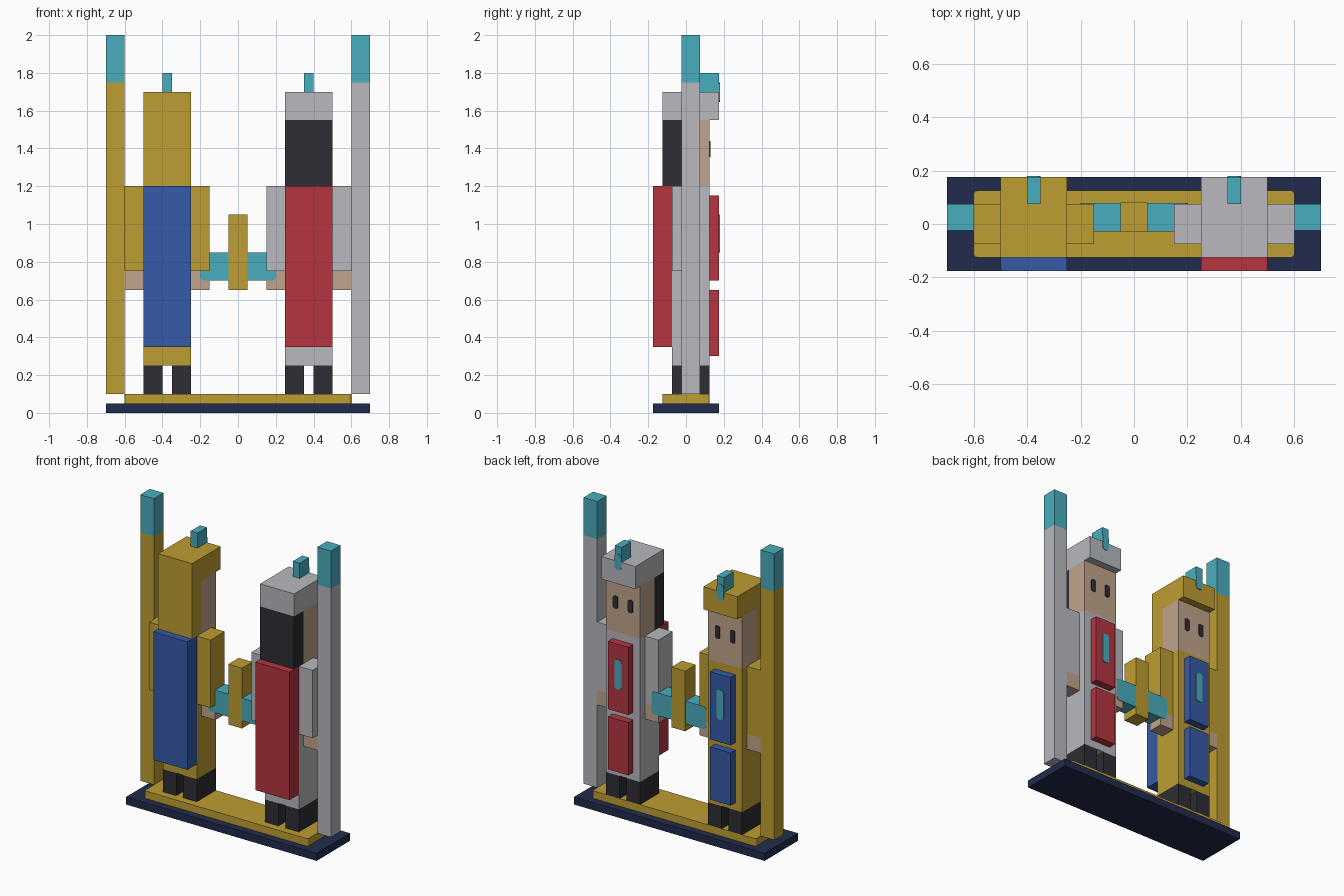
import bpy
import bmesh

cube = bpy.data.objects.get("Cube")
if cube:
    bpy.data.objects.remove(cube, do_unlink=True)


def material(name, rgb):
    """Flat material from display values 0-255, converted to linear."""
    lin = [((c / 255 + 0.055) / 1.055) ** 2.4 for c in rgb]
    mat = bpy.data.materials.new(name)
    mat.use_nodes = True
    mat.diffuse_color = (*lin, 1)
    bsdf = mat.node_tree.nodes["Principled BSDF"]
    bsdf.inputs["Base Color"].default_value = (*lin, 1)
    bsdf.inputs["Roughness"].default_value = 0.8
    return mat


GOLD = material("gold", (190, 157, 50))
SILVER = material("silver", (184, 185, 191))
TEAL = material("teal", (74, 174, 191))
BLACK = material("black", (45, 45, 53))
BLUE = material("blue", (54, 90, 168))
RED = material("red", (182, 53, 64))
SKIN = material("skin", (192, 164, 140))
NAVY = material("navy", (33, 43, 77))


def box(name, mat, x, y, z, side=1, bevel=0, axis=2, segments=3):
    """Box from ranges; side mirrors x, bevel rounds the edges along axis."""
    xs = sorted(side * v for v in x)
    ranges = (xs, y, z)
    bm = bmesh.new()
    bmesh.ops.create_cube(bm, size=1)
    for v in bm.verts:
        v.co = [r[0] if c < 0 else r[1] for c, r in zip(v.co, ranges)]
    if bevel:
        edges = [e for e in bm.edges
                 if abs(e.verts[0].co[axis] - e.verts[1].co[axis]) > 1e-5]
        bmesh.ops.bevel(bm, geom=edges, offset=bevel, segments=segments,
                        profile=0.5, affect='EDGES')
    mesh = bpy.data.meshes.new(name)
    bm.to_mesh(mesh)
    bm.free()
    mesh.materials.append(mat)
    obj = bpy.data.objects.new(name, mesh)
    bpy.context.collection.objects.link(obj)
    return obj


def plate(name, mat, x, z, y, side, radius):
    """Thin rounded marking on a face that looks along +y."""
    box(name, mat, x, (y - 0.002, y + 0.004), z, side, radius, axis=1)


# Base
box("base_slab", NAVY, (-0.7, 0.7), (-0.175, 0.175), (0, 0.05))
box("plinth", GOLD, (-0.6, 0.6), (-0.125, 0.125), (0.05, 0.1), bevel=0.012)


def figure(prefix, side, suit, accent, hair):
    def part(name, mat, x, y, z, **kw):
        box(prefix + "_" + name, mat, x, y, z, side, **kw)

    wide = (0.25, 0.5)
    thick = (-0.075, 0.125)
    rod = (-0.025, 0.075)

    # Column beside the figure
    part("column", suit, (0.6, 0.7), rod, (0.1, 1.75))
    part("column_cap", TEAL, (0.6, 0.7), rod, (1.75, 2))

    # Legs, robe and cape
    for label, x in (("inner", (0.25, 0.35)), ("outer", (0.4, 0.5))):
        part(label + "_leg", BLACK, x, thick, (0.1, 0.25))
    part("robe", suit, wide, thick, (0.25, 1.2))
    part("cape", accent, wide, (-0.175, -0.075), (0.35, 1.2))

    # Arms and hands
    for label, x in (("inner", (0.15, 0.25)), ("outer", (0.5, 0.6))):
        part(label + "_arm", suit, x, (-0.075, 0.075), (0.75, 1.2))
        part(label + "_hand", SKIN, x, rod, (0.65, 0.75))

    # Raised panels on the robe
    part("chest_panel", accent, (0.3, 0.45), (0.125, 0.175), (0.7, 1.15))
    part("skirt_panel", accent, (0.3, 0.45), (0.125, 0.175), (0.3, 0.65))
    plate(prefix + "_chest_mark", TEAL, (0.35, 0.4), (0.85, 1.05),
          0.175, side, 0.02)

    # Head, hair, crown and crest
    part("head", SKIN, wide, (-0.025, 0.125), (1.2, 1.55))
    part("hair", hair, wide, (-0.125, -0.025), (1.2, 1.55))
    part("crown", suit, wide, (-0.125, 0.175), (1.55, 1.7))
    part("crest", TEAL, (0.35, 0.4), (0.075, 0.175), (1.7, 1.8))
    plate(prefix + "_crest_tip", TEAL, (0.35, 0.4), (1.645, 1.75),
          0.175, side, 0.02)
    for label, x in (("inner", 0.32), ("outer", 0.43)):
        plate(prefix + "_" + label + "_eye", BLACK, (x - 0.018, x + 0.018),
              (1.355, 1.44), 0.125, side, 0.012)

    # Half of the crossbar, held in the inner hand
    part("crossbar", TEAL, (0.05, 0.2), (-0.028, 0.078), (0.7, 0.85),
         bevel=0.018, axis=1, segments=2)


figure("silver_figure", 1, SILVER, RED, BLACK)
figure("gold_figure", -1, GOLD, BLUE, GOLD)

# Centre post joining the crossbar halves
box("centre_post", GOLD, (-0.05, 0.05), (-0.03, 0.08), (0.65, 1.05))
box("crossbar_core", TEAL, (-0.09, 0.09), (-0.028, 0.078), (0.7, 0.85))
